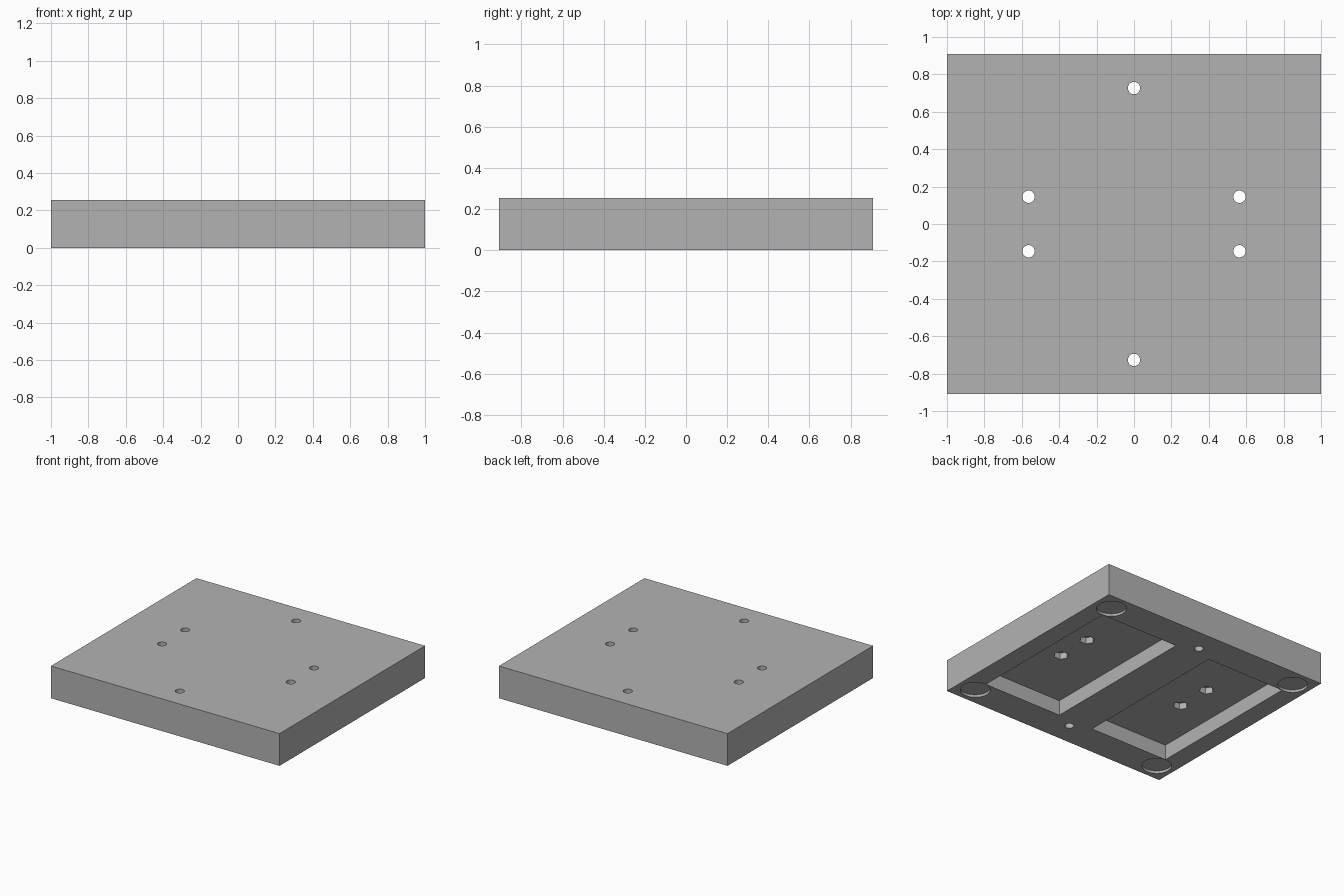
import bpy
import math

old = bpy.data.objects.get("Cube")
if old:
    bpy.data.objects.remove(old, do_unlink=True)

# Main dimensions
HALF_X, HALF_Y, HEIGHT = 1.0, 0.909, 0.255
POCKET_DEPTH = 0.12
NUT_DEPTH = 0.05
FOOT_DEPTH = 0.02

grey = bpy.data.materials.new("plain grey")
grey.use_nodes = True
colour = (0.45, 0.45, 0.45, 1)
grey.diffuse_color = colour
grey.node_tree.nodes["Principled BSDF"].inputs["Base Color"].default_value = colour


def block(name, x0, x1, y0, y1, z0, z1):
    bpy.ops.mesh.primitive_cube_add(
        size=1, location=((x0 + x1) / 2, (y0 + y1) / 2, (z0 + z1) / 2))
    ob = bpy.context.object
    ob.name = name
    ob.scale = (x1 - x0, y1 - y0, z1 - z0)
    bpy.ops.object.transform_apply(location=True, rotation=True, scale=True)
    ob.data.materials.append(grey)
    return ob


def prism(name, x, y, radius, z0, z1, sides, turn=0):
    bpy.ops.mesh.primitive_cylinder_add(
        vertices=sides, radius=radius, depth=z1 - z0,
        location=(x, y, (z0 + z1) / 2), rotation=(0, 0, turn))
    ob = bpy.context.object
    ob.name = name
    ob.data.materials.append(grey)
    return ob


def cut(target, cutter):
    cutter.hide_render = True
    mod = target.modifiers.new(cutter.name, 'BOOLEAN')
    mod.operation = 'DIFFERENCE'
    mod.solver = 'EXACT'
    mod.object = cutter
    bpy.ops.object.select_all(action='DESELECT')
    bpy.context.view_layer.objects.active = target
    target.select_set(True)
    bpy.ops.object.modifier_apply(modifier=mod.name)
    bpy.data.objects.remove(cutter, do_unlink=True)


# Solid base plate
plate = block("base_plate", -HALF_X, HALF_X, -HALF_Y, HALF_Y, 0, HEIGHT)

for sx in (-1, 1):
    # Rectangular pocket in the underside
    inner, outer = sorted((sx * 0.155, sx * 0.845))
    cut(plate, block("pocket", inner, outer, -0.6545, 0.6545, -0.1, POCKET_DEPTH))
    for sy in (-1, 1):
        # Hexagonal nut recess in the pocket ceiling, with a screw hole through it
        x, y = sx * 0.5636, sy * 0.1455
        cut(plate, prism("nut_recess", x, y, 0.055, POCKET_DEPTH - 0.05,
                         POCKET_DEPTH + NUT_DEPTH, 6, math.radians(30)))
        cut(plate, prism("screw_hole", x, y, 0.033, -0.1, HEIGHT + 0.1, 32))
        # Shallow round recess for a foot in each corner
        cut(plate, prism("foot_recess", sx * 0.8545, sy * 0.7636, 0.108,
                         -0.1, FOOT_DEPTH, 48))

# Screw holes on the centre line
for sy in (-1, 1):
    cut(plate, prism("centre_hole", 0, sy * 0.727, 0.033, -0.1, HEIGHT + 0.1, 32))

bpy.context.view_layer.objects.active = plate
plate.select_set(True)
bpy.ops.object.shade_smooth_by_angle(angle=math.radians(30))
